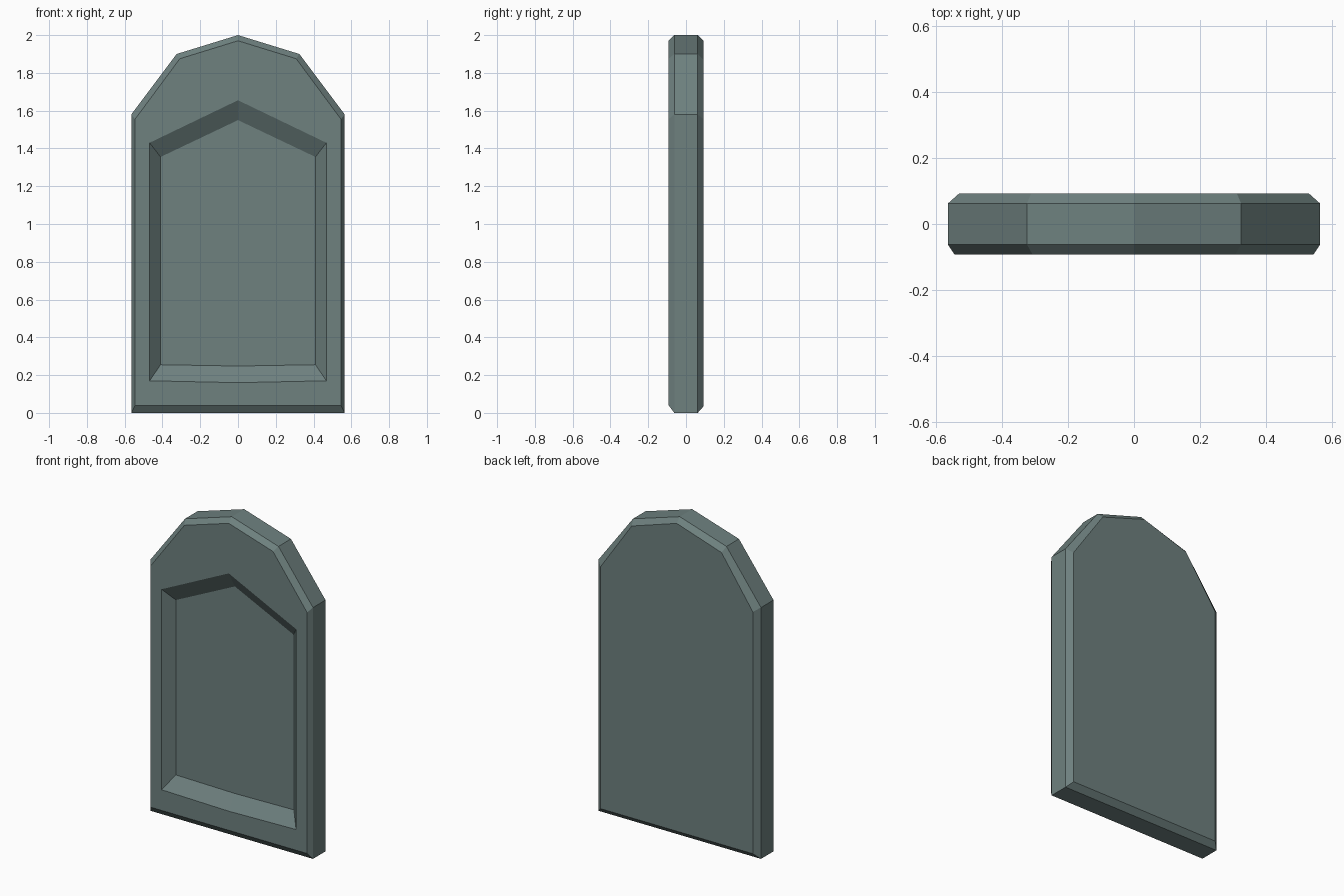
import bpy
import bmesh

cube = bpy.data.objects.get("Cube")
if cube:
    bpy.data.objects.remove(cube, do_unlink=True)

# Slate colour shared by the whole slab
slate = bpy.data.materials.new("slate_green")
slate.use_nodes = True
colour = (0.156, 0.218, 0.212, 1)
slate.diffuse_color = colour
slate.node_tree.nodes["Principled BSDF"].inputs["Base Color"].default_value = colour

# Half profiles (x, z), bottom centre round to top centre
outline = [(0, 0), (0.565, 0), (0.565, 1.58), (0.325, 1.9), (0, 2)]
front_rim = [(0, 0.04), (0.545, 0.04), (0.545, 1.555), (0.308, 1.875), (0, 1.97)]
back_rim = [(0, 0.035), (0.53, 0.035), (0.53, 1.555), (0.312, 1.87), (0, 1.97)]
recess_rim = [(0, 0.16), (0.468, 0.17), (0.468, 1.43), (0, 1.655)]
recess_floor = [(0, 0.248), (0.41, 0.255), (0.41, 1.355), (0, 1.55)]

bm = bmesh.new()


def ring(profile, y, side):
    return [bm.verts.new((side * x, y, z)) for x, z in profile]


def bridge(a, b):
    for i in range(len(a) - 1):
        bm.faces.new((a[i], a[i + 1], b[i + 1], b[i]))


# Both mirrored halves: rim, chamfers, front border and sunken panel
for side in (1, -1):
    floor = ring(recess_floor, -0.031, side)
    recess = ring(recess_rim, -0.092, side)
    front = ring(front_rim, -0.092, side)
    edge_front = ring(outline, -0.062, side)
    edge_back = ring(outline, 0.062, side)
    back = ring(back_rim, 0.093, side)
    bridge(recess, floor)
    bridge(front, edge_front)
    bridge(edge_front, edge_back)
    bridge(edge_back, back)
    bm.faces.new(front + recess[::-1])
    bm.faces.new(floor)
    bm.faces.new(back)

# Weld the halves and merge the flat panels across the centre line
bmesh.ops.remove_doubles(bm, verts=bm.verts, dist=0.0005)
bmesh.ops.recalc_face_normals(bm, faces=bm.faces)
flat_seams = [e for e in bm.edges if len(e.link_faces) == 2
              and all(abs(v.co.x) < 0.001 for v in e.verts)
              and all(abs(f.normal.y) > 0.99 and len(f.verts) < 6 for f in e.link_faces)]
bmesh.ops.dissolve_edges(bm, edges=flat_seams, use_verts=False)

mesh = bpy.data.meshes.new("arched_slab")
bm.to_mesh(mesh)
bm.free()
mesh.materials.append(slate)
slab = bpy.data.objects.new("arched_slab", mesh)
bpy.context.collection.objects.link(slab)
